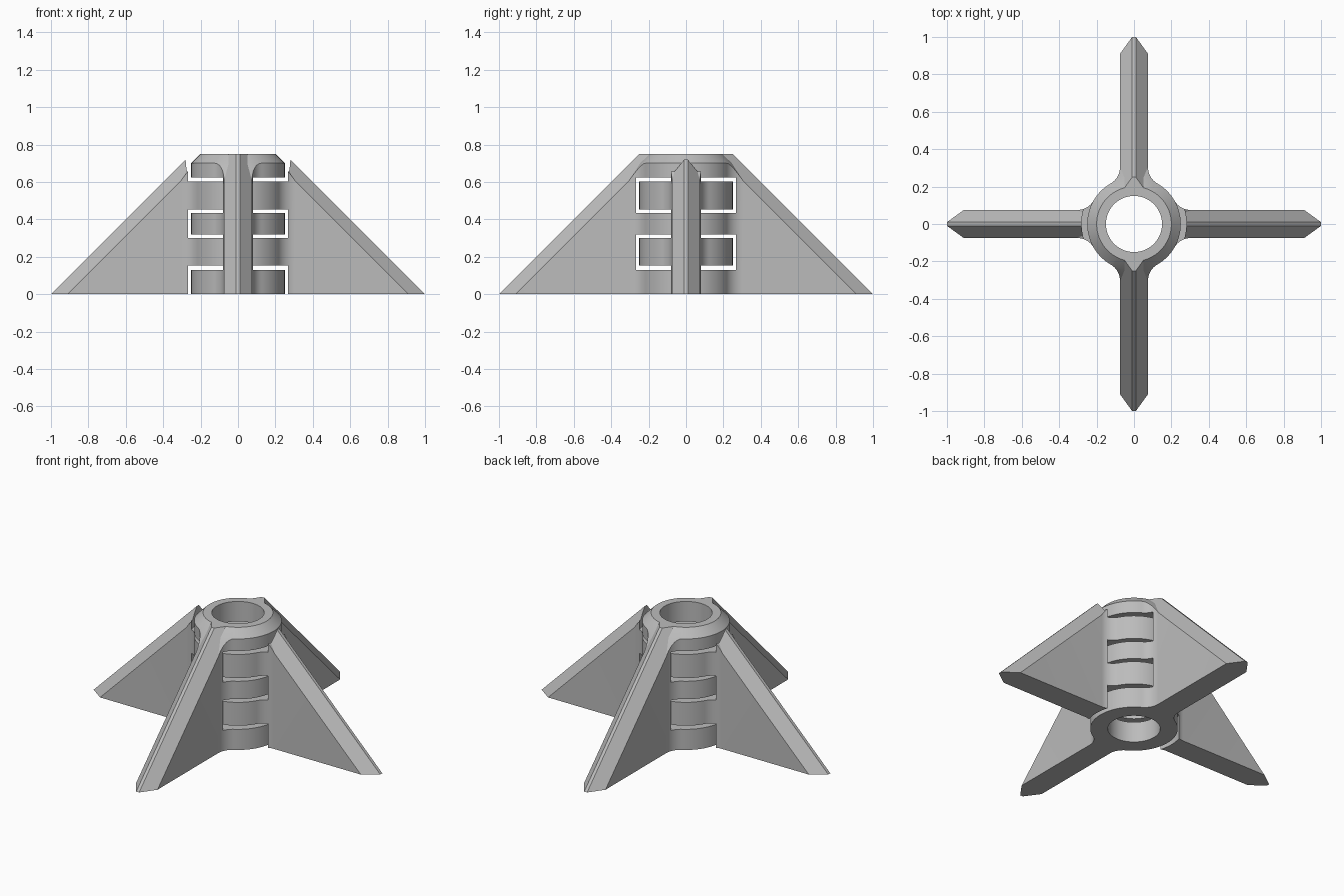
import bpy, bmesh, math

cube = bpy.data.objects.get("Cube")
if cube:
    bpy.data.objects.remove(cube)

RING, BORE, CLEAR = 0.25, 0.15, 0.28
HEIGHT, HALF, RIDGE, FILLET = 0.75, 0.075, 0.01, 0.1

grey = bpy.data.materials.new("plain grey")
grey.use_nodes = True
colour = (0.5, 0.5, 0.5, 1)
grey.diffuse_color = colour
grey.node_tree.nodes["Principled BSDF"].inputs["Base Color"].default_value = colour


def loft(name, rings):
    """Closed solid through stacked rings of equal length."""
    bm = bmesh.new()
    loops = [[bm.verts.new(p) for p in ring] for ring in rings]
    n = len(loops[0])
    for low, high in zip(loops, loops[1:]):
        for i in range(n):
            j = (i + 1) % n
            bm.faces.new((low[i], low[j], high[j], high[i]))
    bm.faces.new(loops[0][::-1])
    bm.faces.new(loops[-1])
    bmesh.ops.recalc_face_normals(bm, faces=bm.faces)
    mesh = bpy.data.meshes.new(name)
    bm.to_mesh(mesh)
    bm.free()
    mesh.materials.append(grey)
    obj = bpy.data.objects.new(name, mesh)
    bpy.context.collection.objects.link(obj)
    return obj


def lathe(name, profile, n=96):
    turns = [2 * math.pi * i / n for i in range(n)]
    return loft(name, [[(r * math.cos(a), r * math.sin(a), z) for a in turns]
                       for r, z in profile])


def combine(obj, tool, operation):
    mod = obj.modifiers.new(operation, 'BOOLEAN')
    mod.operation, mod.solver, mod.object = operation, 'EXACT', tool
    bpy.ops.object.select_all(action='DESELECT')
    bpy.context.view_layer.objects.active = obj
    obj.select_set(True)
    bpy.ops.object.modifier_apply(modifier=mod.name)
    bpy.data.objects.remove(tool)


def hub_outline():
    """Plan of the hub, blended by fillets into fins along x."""
    cy = HALF + FILLET
    cx = math.sqrt((RING + FILLET) ** 2 - cy ** 2)
    start = math.atan2(cy, cx)
    quarter = []
    for i in range(13):
        a = -math.pi / 2 - (math.pi / 2 - start) * i / 12
        quarter.append((cx + FILLET * math.cos(a), cy + FILLET * math.sin(a)))
    for i in range(1, 17):
        a = start + (math.pi / 2 - start) * i / 16
        quarter.append((RING * math.cos(a), RING * math.sin(a)))
    half = quarter + [(-x, y) for x, y in quarter[-2::-1]]
    return half + [(-x, -y) for x, y in half]


def fin_outline(shift):
    tip, shoulder = 1 - shift, 0.91 - shift
    half = [(tip, RIDGE), (shoulder, HALF), (-shoulder, HALF), (-tip, RIDGE)]
    return half + [(-x, -y) for x, y in half]


def fin_pair(name, slots, turn):
    # Filleted hub with a chamfered top
    body = loft(name, [[(x, y, z) for x, y in hub_outline()] for z in (0, HEIGHT)])
    envelope = lathe("envelope", [(0.4, -0.1), (0.4, 0.48), (0.315, 0.605),
                                  (RING, 0.70), (0.19, 0.76)])
    combine(body, envelope, 'INTERSECT')
    # Two sloping fins with bevelled ridges
    fins = loft("fins", [[(x, y, z) for x, y in fin_outline(z)] for z in (0, HEIGHT)])
    combine(body, fins, 'UNION')
    # Bore and the clearance slots for the other pair's knuckles
    combine(body, lathe("bore", [(BORE, -0.1), (BORE, 0.9)]), 'DIFFERENCE')
    for low, high in slots:
        combine(body, lathe("slot", [(CLEAR, low), (CLEAR, high)]), 'DIFFERENCE')
    for v in body.data.vertices:
        x, y, z = v.co
        if turn:
            v.co = (-y, x, z)
    bpy.ops.object.shade_smooth_by_angle(angle=math.radians(25))
    return body


fin_pair("side_fins", [(-0.1, 0.153), (0.30, 0.453), (0.602, 0.9)], False)
fin_pair("front_and_back_fins", [(0.13, 0.32), (0.433, 0.624)], True)
